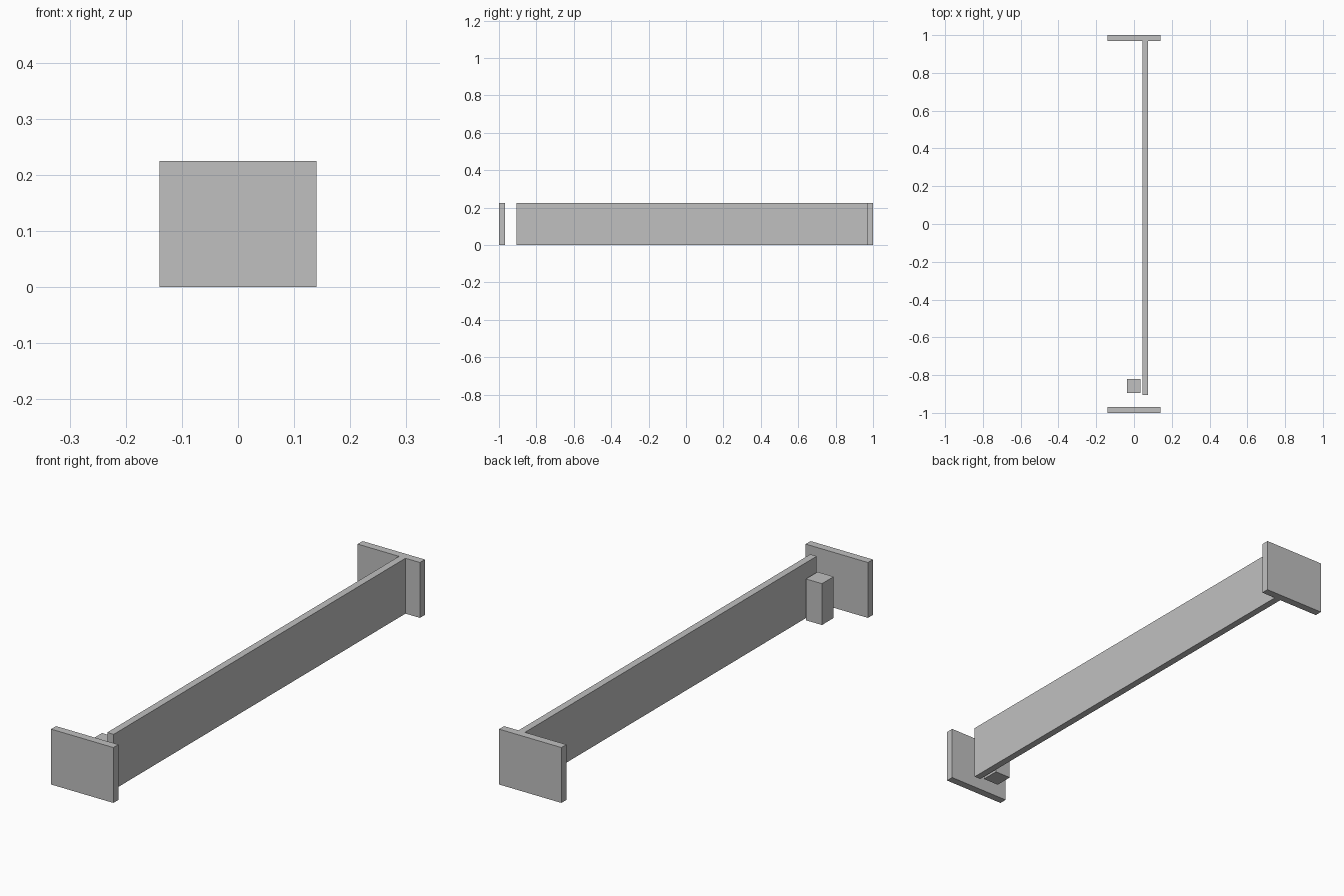
import bpy

if "Cube" in bpy.data.objects:
    bpy.data.objects.remove(bpy.data.objects["Cube"])

grey = bpy.data.materials.new("plain grey")
grey.diffuse_color = (0.53, 0.53, 0.53, 1)
grey.use_nodes = True
grey.node_tree.nodes["Principled BSDF"].inputs["Base Color"].default_value = grey.diffuse_color

H = 0.225  # height of wall and end plates
T = 0.032  # end plate thickness


def box(name, x, y, z):
    """Axis-aligned block given as (min, max) along each axis."""
    spans = (x, y, z)
    bpy.ops.mesh.primitive_cube_add(size=1)
    ob = bpy.context.object
    ob.name = name
    centre = [(a + b) / 2 for a, b in spans]
    size = [b - a for a, b in spans]
    for v in ob.data.vertices:
        v.co = [c + k * s for c, k, s in zip(centre, v.co, size)]
    ob.data.materials.append(grey)
    return ob


# end plates
box("front_plate", (-0.14, 0.14), (-1, -1 + T), (0, H))
box("back_plate", (-0.14, 0.14), (1 - T, 1), (0, H))

# long wall joined to the back plate, stopping short of the front plate
box("long_wall", (0.046, 0.075), (-0.905, 1 - T), (0, H))

# short square post beside the free end of the wall
box("short_post", (-0.037, 0.035), (-0.895, -0.82), (0, 0.168))
